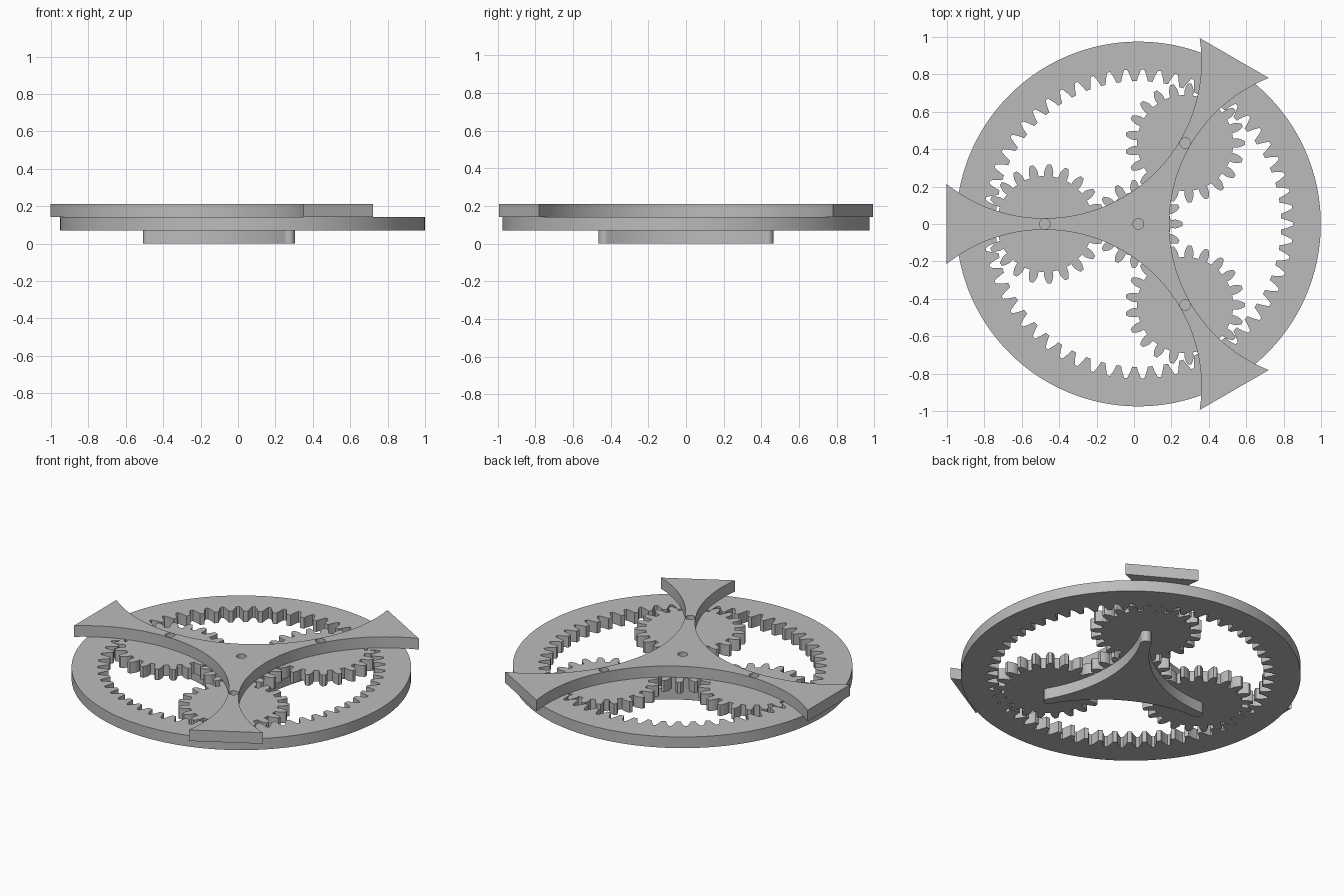
import bpy, bmesh
from math import pi, cos, sin, tan, acos, radians, atan2

if "Cube" in bpy.data.objects:
    bpy.data.objects.remove(bpy.data.objects["Cube"], do_unlink=True)

# Shared dimensions
CX = 0.0235            # axis of the gear train
LAYER = 0.0705         # thickness of each layer
ORBIT = 0.5            # planet distance from the axis
SUN_N, PLANET_N, RING_N = 15, 21, 57
MODULE = 2 * ORBIT / (SUN_N + PLANET_N)
ARC_C, ARC_R = 1.004, 0.839   # concave cut between two arms
PIN_R = 0.0305
ARMS = [radians(a) for a in (60, 180, 300)]

grey = bpy.data.materials.new("plain grey")
GREY = (0.5, 0.5, 0.5, 1)
grey.use_nodes = True
grey.diffuse_color = GREY
grey.node_tree.nodes["Principled BSDF"].inputs["Base Color"].default_value = GREY


def polar(r, a, x=0.0, y=0.0):
    return (x + r * cos(a), y + r * sin(a))


def circle(r, n, x=0.0, y=0.0):
    return [polar(r, 2 * pi * i / n, x, y) for i in range(n)]


def plate(name, loops, level, x=0.0, y=0.0):
    """Fill nested outlines and extrude them one layer up."""
    bm = bmesh.new()
    for loop in loops:
        vs = [bm.verts.new((px, py, 0)) for px, py in loop]
        for a, b in zip(vs, vs[1:] + vs[:1]):
            bm.edges.new((a, b))
    bmesh.ops.triangle_fill(bm, edges=bm.edges[:], use_beauty=True, normal=(0, 0, 1))
    ext = bmesh.ops.extrude_face_region(bm, geom=bm.faces[:], use_keep_orig=True)
    top = [g for g in ext["geom"] if isinstance(g, bmesh.types.BMVert)]
    bmesh.ops.translate(bm, verts=top, vec=(0, 0, LAYER))
    bmesh.ops.recalc_face_normals(bm, faces=bm.faces[:])
    mesh = bpy.data.meshes.new(name)
    bm.to_mesh(mesh)
    bm.free()
    mesh.materials.append(grey)
    ob = bpy.data.objects.new(name, mesh)
    ob.location = (CX + x, y, level * LAYER)
    bpy.context.collection.objects.link(ob)
    bpy.ops.object.select_all(action="DESELECT")
    ob.select_set(True)
    bpy.context.view_layer.objects.active = ob
    bpy.ops.object.shade_smooth_by_angle(angle=radians(30))
    return ob


def gear_outline(n, addendum, dedendum, turn=0.0):
    """Involute gear with one tooth centred on the turn angle."""
    pitch = n * MODULE / 2
    press = radians(20)
    base = pitch * cos(press)
    root, tip = pitch - dedendum * MODULE, pitch + addendum * MODULE

    def half(r):
        a = acos(min(1, base / r))
        return pi / (2 * n) + tan(press) - press - (tan(a) - a)

    steps = 6
    radii = [root + (tip - root) * i / steps for i in range(steps + 1)]
    pts = []
    for t in range(n):
        mid = turn + 2 * pi * t / n
        pts += [polar(r, mid - half(r)) for r in radii]
        pts += [polar(r, mid + half(r)) for r in reversed(radii)]
    return pts


def carrier_outline(half_span, cap):
    """Three concave arcs joined by straight or rounded arm ends."""
    pts = []
    steps = 40
    for arm in ARMS:
        mid = arm - pi / 3
        ax, ay = polar(ARC_C, mid)
        for i in range(steps + 1):
            a = mid + pi + half_span * (1 - 2 * i / steps)
            pts.append(polar(ARC_R, a, ax, ay))
        # Arc runs from the previous arm to this one
        if cap:
            px, py = polar(ORBIT, arm)
            pts += [polar(PIN_R, arm - pi / 2 + pi * i / 12, px, py) for i in range(1, 12)]
    return pts


# Ring gear and sun gear
plate("ring_gear", [circle(0.975, 160), gear_outline(RING_N, 1.25, 1.0)], 1)
plate("sun_gear", [gear_outline(SUN_N, 1.0, 1.25)], 1)

# Planet gears, each with a tooth pointing at the sun
for i, arm in enumerate(ARMS):
    x, y = polar(ORBIT, arm)
    plate(f"planet_gear_{i + 1}", [gear_outline(PLANET_N, 1.0, 1.25, arm + pi)], 1, x, y)

# Upper carrier with flared arms and pin holes
holes = [circle(0.0285, 24)] + [circle(0.0285, 24, *polar(ORBIT, a)) for a in ARMS]
corner = pi - atan2(0.781, 0.697 - ARC_C)
plate("upper_carrier", [carrier_outline(corner, False)] + holes, 2)

# Lower carrier with arms ending at the planet axes
px, py = polar(ORBIT, pi / 3)
plate("lower_carrier", [carrier_outline(pi - atan2(py, px - ARC_C), True)], 0)
